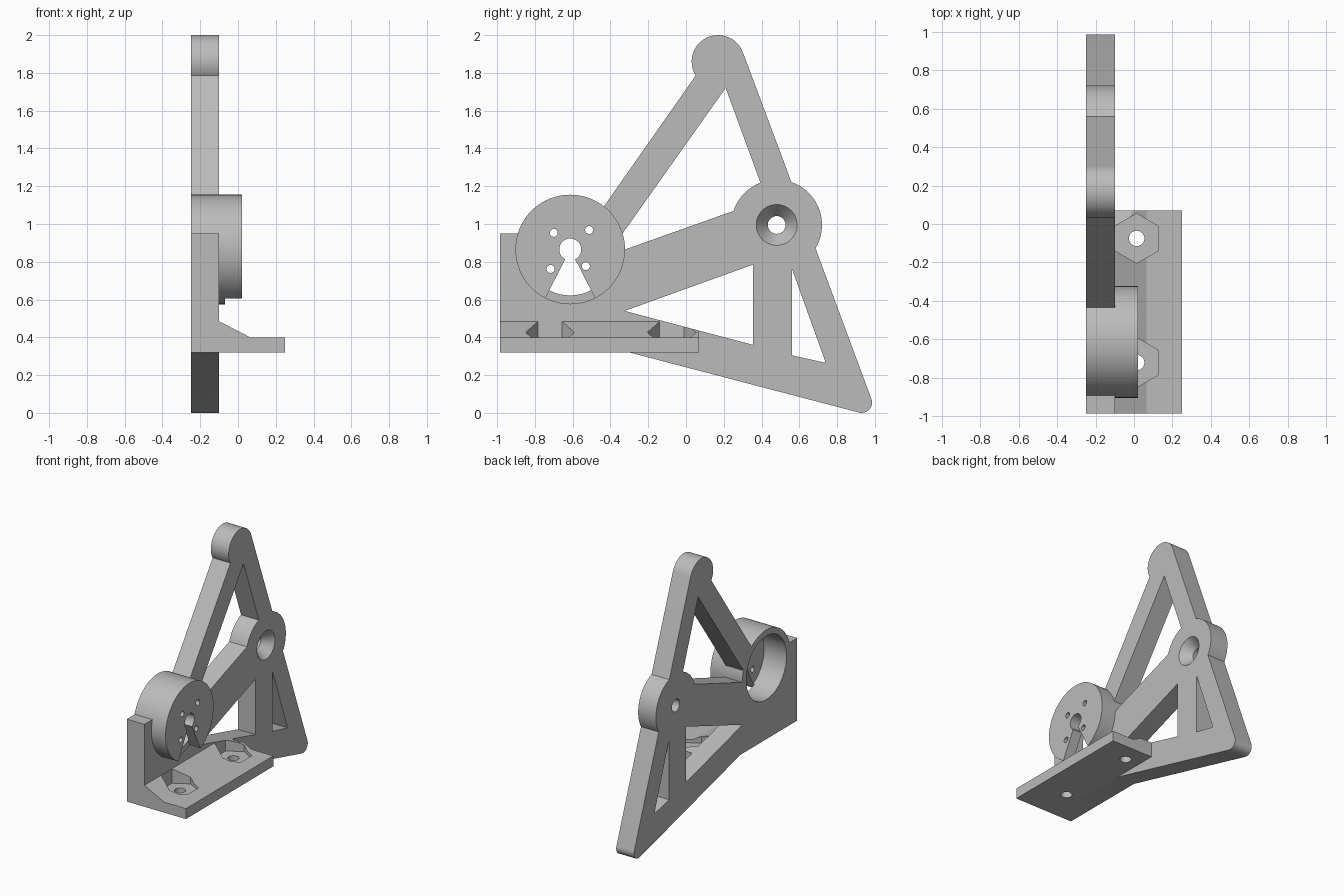
import bpy, bmesh
from math import sin, cos, radians

cube = bpy.data.objects.get("Cube")
if cube:
    bpy.data.objects.remove(cube, do_unlink=True)

grey = bpy.data.materials.new("plain grey")
grey.use_nodes = True
grey.diffuse_color = (0.5, 0.5, 0.5, 1)
grey.node_tree.nodes["Principled BSDF"].inputs["Base Color"].default_value = (0.5, 0.5, 0.5, 1)

X_BACK, X_FACE, X_CUP = -0.25, -0.10, 0.02
CUP, CUP_R = (-0.613, 0.865), 0.29
HUB, HUB_R = (0.48, 0.995), 0.24


def arc(c, r, a0, a1, n=24):
    """Points on a circle between two angles in degrees."""
    return [(c[0] + r * cos(radians(a0 + (a1 - a0) * i / n)),
             c[1] + r * sin(radians(a0 + (a1 - a0) * i / n))) for i in range(n + 1)]


def circle(c, r, n=64):
    return arc(c, r, 0, 360, n)[:-1]


def loft(name, axis, sections):
    """Solid through equal-length outlines placed at positions along an axis."""
    place = {"x": lambda p, t: (t, p[0], p[1]),
             "y": lambda p, t: (p[0], t, p[1]),
             "z": lambda p, t: (p[0], p[1], t)}[axis]
    bm = bmesh.new()
    rings = [[bm.verts.new(place(p, t)) for p in pts] for t, pts in sections]
    for lo, hi in zip(rings, rings[1:]):
        for i in range(len(lo)):
            j = (i + 1) % len(lo)
            bm.faces.new((lo[i], lo[j], hi[j], hi[i]))
    bm.faces.new(rings[0])
    bm.faces.new(rings[-1])
    bmesh.ops.recalc_face_normals(bm, faces=bm.faces)
    mesh = bpy.data.meshes.new(name)
    bm.to_mesh(mesh)
    bm.free()
    mesh.materials.append(grey)
    obj = bpy.data.objects.new(name, mesh)
    bpy.context.collection.objects.link(obj)
    return obj


def prism(name, axis, pts, a, b):
    return loft(name, axis, [(a, pts), (b, pts)])


def activate(obj):
    bpy.ops.object.select_all(action="DESELECT")
    obj.select_set(True)
    bpy.context.view_layer.objects.active = obj


def cut(obj, cutters):
    activate(obj)
    for c in cutters:
        mod = obj.modifiers.new("cut", "BOOLEAN")
        mod.operation, mod.solver, mod.object = "DIFFERENCE", "EXACT", c
        bpy.ops.object.modifier_apply(modifier=mod.name)


# Side plate outline (y, z): foot, hub, top knob, cup shoulder, front post
outline = [(-0.985, 0.32), (-0.3, 0.32)]
outline += arc((0.93, 0.055), 0.055, -105, 20, 12)
outline += arc(HUB, HUB_R, -31, 71)
outline += arc((0.17, 1.86), 0.14, 20, 212, 32)
outline += arc(CUP, CUP_R, 52, 162, 32)
outline += [(-0.89, 0.95), (-0.985, 0.95)]
side_plate = prism("side_plate", "x", outline, X_BACK, X_FACE)

# Truss windows
upper = [(0.21, 1.72)] + arc(HUB, HUB_R, 111, 162, 12) + arc(CUP, CUP_R, 0, 17, 6)
lower = [(-0.325, 0.54), (0.355, 0.36), (0.355, 0.785)]
foot = [(0.56, 0.305), (0.74, 0.265), (0.56, 0.765)]
upper_cut, lower_cut, foot_cut = [
    prism("window_cutter", "x", pts, -0.4, 0.4) for pts in (upper, lower, foot)]

# Countersunk pivot hole and cup bore
pivot = loft("pivot_cutter", "x", [(-0.4, circle(HUB, 0.047)), (-0.175, circle(HUB, 0.047)),
                                   (X_FACE, circle(HUB, 0.108)), (0, circle(HUB, 0.108))])
bore = prism("bore_cutter", "x", circle(CUP, 0.243), -0.4, -0.06)
cut(side_plate, [upper_cut, lower_cut, foot_cut, pivot, bore])

# Motor cup with a closed face, keyhole slot and screw holes
motor_cup = prism("motor_cup", "x", circle(CUP, CUP_R, 96), X_FACE, X_CUP)
slot = prism("slot_cutter", "x", [CUP, (CUP[0] - 0.156, 0.56), (CUP[0] + 0.156, 0.56)], -0.07, 0.2)
shaft = prism("shaft_cutter", "x", circle(CUP, 0.058, 40), -0.2, 0.2)
screws = [prism("screw_cutter", "x", circle(p, 0.021, 24), -0.2, 0.2)
          for p in ((-0.7, 0.953), (-0.513, 0.968), (-0.53, 0.777), (-0.717, 0.762))]
cut(motor_cup, [bore, slot, shaft] + screws)

# Mounting flange with a sloped gusset, hex nut pockets and bolt holes
profile = [(X_FACE, 0.32), (0.25, 0.32), (0.25, 0.40), (0.065, 0.40), (X_FACE, 0.485)]
flange = prism("mounting_flange", "y", profile, -0.985, 0.07)
nuts = []
for y in (-0.075, -0.72):
    hexagon = arc((0.014, y), 0.129, 30, 330, 5)
    nuts.append(prism("nut_cutter", "z", hexagon, 0.375, 0.52))
    nuts.append(prism("bolt_cutter", "z", circle((0.014, y), 0.04, 32), 0.2, 0.5))
cut(flange, [lower_cut] + nuts)

# Remove helpers and finish shading
for obj in list(bpy.data.objects):
    if obj.name.split(".")[0].endswith("_cutter"):
        bpy.data.objects.remove(obj, do_unlink=True)
for obj in (side_plate, motor_cup, flange):
    activate(obj)
    bpy.ops.object.shade_smooth_by_angle(angle=radians(25))
